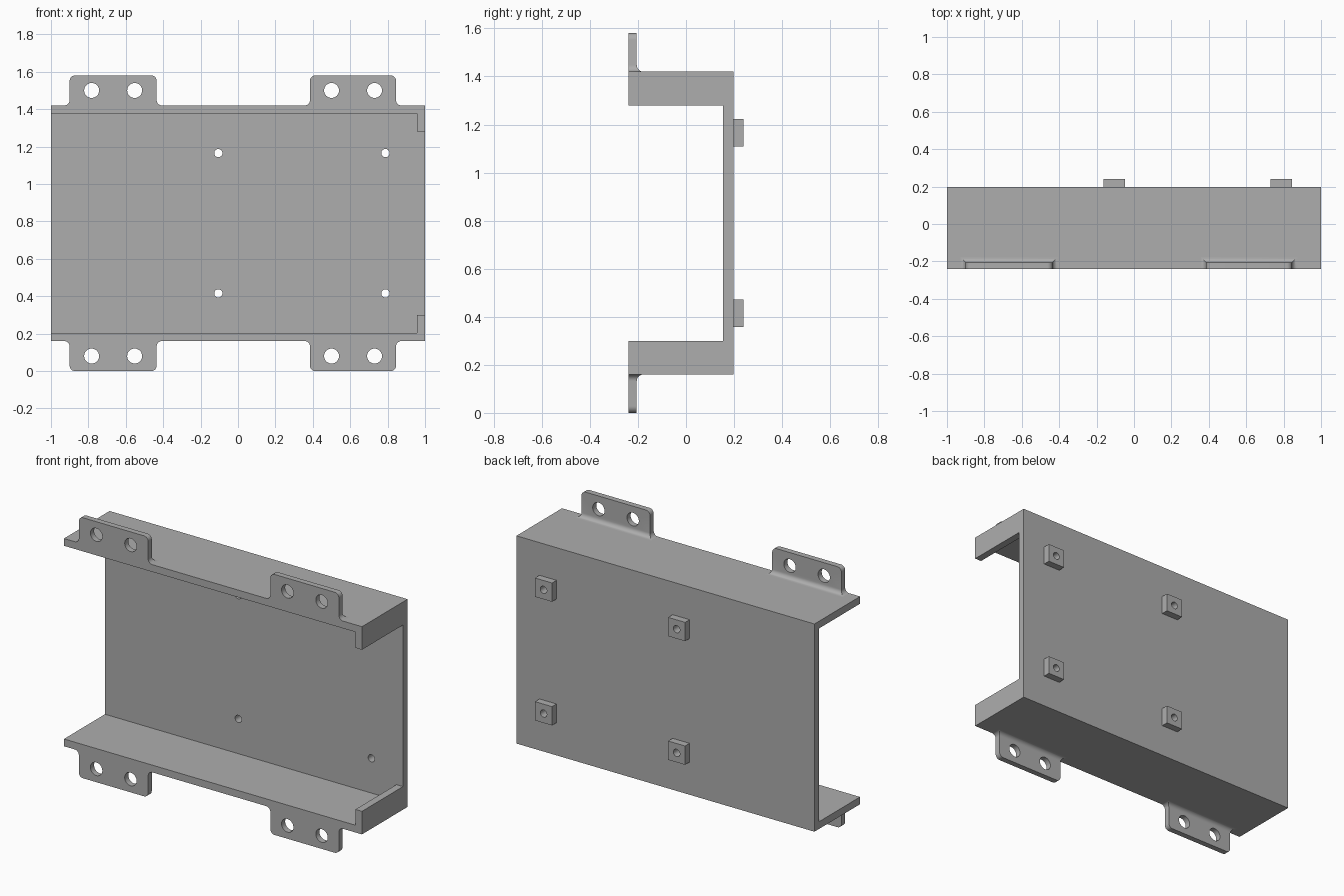
import bpy, bmesh
from math import sqrt, pi
from mathutils import Matrix

cube = bpy.data.objects.get("Cube")
if cube:
    bpy.data.objects.remove(cube, do_unlink=True)

grey = bpy.data.materials.new("plain grey")
grey.use_nodes = True
colour = (0.42, 0.42, 0.42, 1)
grey.diffuse_color = colour
grey.node_tree.nodes["Principled BSDF"].inputs["Base Color"].default_value = colour

MID = 0.79                      # mirror height of the bracket
BOTTOM, TOP = 0.16, 1.42        # outer channel walls
FRONT, BACK = -0.24, 0.197
WALL = 0.044
HEIGHT = 2 * MID
TAB_BACK = -0.205
POST_X, POST_Z = (-0.105, 0.788), (0.415, 1.165)
TABS = ((-0.9, -0.435), (0.385, 0.845))


def finish(bm, name):
    bmesh.ops.recalc_face_normals(bm, faces=bm.faces)
    mesh = bpy.data.meshes.new(name)
    bm.to_mesh(mesh)
    bm.free()
    mesh.materials.append(grey)
    obj = bpy.data.objects.new(name, mesh)
    bpy.context.collection.objects.link(obj)
    return obj


def loft(rings, name):
    bm = bmesh.new()
    loops = [[bm.verts.new(p) for p in ring] for ring in rings]
    n = len(loops[0])
    for a, b in zip(loops, loops[1:]):
        for i in range(n):
            j = (i + 1) % n
            bm.faces.new((a[i], a[j], b[j], b[i]))
    bm.faces.new(loops[0])
    bm.faces.new(loops[-1])
    return finish(bm, name)


def box(x0, x1, y0, y1, z0, z1, name):
    return loft([[(x0, y0, z), (x1, y0, z), (x1, y1, z), (x0, y1, z)]
                 for z in (z0, z1)], name)


def boolean(obj, other, operation):
    """Apply a boolean and throw the tool object away."""
    mod = obj.modifiers.new("boolean", "BOOLEAN")
    mod.operation, mod.solver, mod.object = operation, "EXACT", other
    bpy.context.view_layer.update()
    graph = bpy.context.evaluated_depsgraph_get()
    mesh = bpy.data.meshes.new_from_object(obj.evaluated_get(graph))
    obj.modifiers.clear()
    obj.data = mesh
    bpy.data.objects.remove(other, do_unlink=True)


def drill(obj, centres, radius):
    """Cut round holes running front to back."""
    bm = bmesh.new()
    for x, z in centres:
        spot = Matrix.Translation((x, 0, z)) @ Matrix.Rotation(pi / 2, 4, "X")
        bmesh.ops.create_cone(bm, cap_ends=True, segments=32, radius1=radius,
                              radius2=radius, depth=1, matrix=spot)
    cutter = finish(bm, "hole_cutter")
    cutter.hide_render = True
    boolean(obj, cutter, "DIFFERENCE")


# Channel: one U-shaped section running the full width
section = [(FRONT, BOTTOM), (BACK, BOTTOM), (BACK, TOP), (FRONT, TOP),
           (FRONT, TOP - WALL), (BACK - WALL, TOP - WALL),
           (BACK - WALL, BOTTOM + WALL), (FRONT, BOTTOM + WALL)]
channel = loft([[(x, y, z) for y, z in section] for x in (-1, 1)], "channel")

# End lips on the left end, top and bottom
for z0, z1 in ((BOTTOM, 0.3), (1.28, TOP)):
    lip = box(1 - WALL, 1, FRONT, BACK - WALL / 2, z0, z1, "end_lip")
    boolean(channel, lip, "UNION")
drill(channel, [(x, z) for x in POST_X for z in POST_Z], 0.022)

# Square mounting posts on the back
half = 0.057
for x in POST_X:
    for z in POST_Z:
        post = box(x - half, x + half, BACK, 0.24, z - half, z + half, "mounting_post")
        drill(post, [(x, z)], 0.022)

# Mounting tabs: stacked sections flare at the root and round off at the tip
RADIUS, STEPS = 0.028, 8


def tab_rings(x0, x1, flip):
    def curve(h):               # quarter-circle offset at distance h
        return RADIUS - sqrt(max(0, RADIUS ** 2 - (RADIUS - h) ** 2))
    rings = []
    hs = [RADIUS * (i / STEPS) ** 2 for i in range(STEPS + 1)]
    levels = [(TOP + h, curve(h), curve(h)) for h in hs]
    levels += [(HEIGHT - h, -curve(h), 0) for h in reversed(hs)]
    for z, side, back in levels:
        z = HEIGHT - z if flip else z
        a, b, y = x0 - side, x1 + side, TAB_BACK + back
        rings.append([(a, FRONT, z), (b, FRONT, z), (b, y, z), (a, y, z)])
    return rings


for x0, x1 in TABS:
    for flip in (False, True):
        tab = loft(tab_rings(x0, x1, flip), "lower_tab" if flip else "upper_tab")
        z = 0.08 if flip else HEIGHT - 0.08
        middle = (x0 + x1) / 2
        drill(tab, [(middle - 0.115, z), (middle + 0.115, z)], 0.04)

# Smooth the fillets and holes, keep the hard edges
bpy.ops.object.select_all(action="DESELECT")
for obj in bpy.context.collection.objects:
    if obj.type == "MESH" and grey.name in obj.data.materials:
        obj.select_set(True)
        bpy.context.view_layer.objects.active = obj
bpy.ops.object.shade_smooth_by_angle(angle=0.6)
